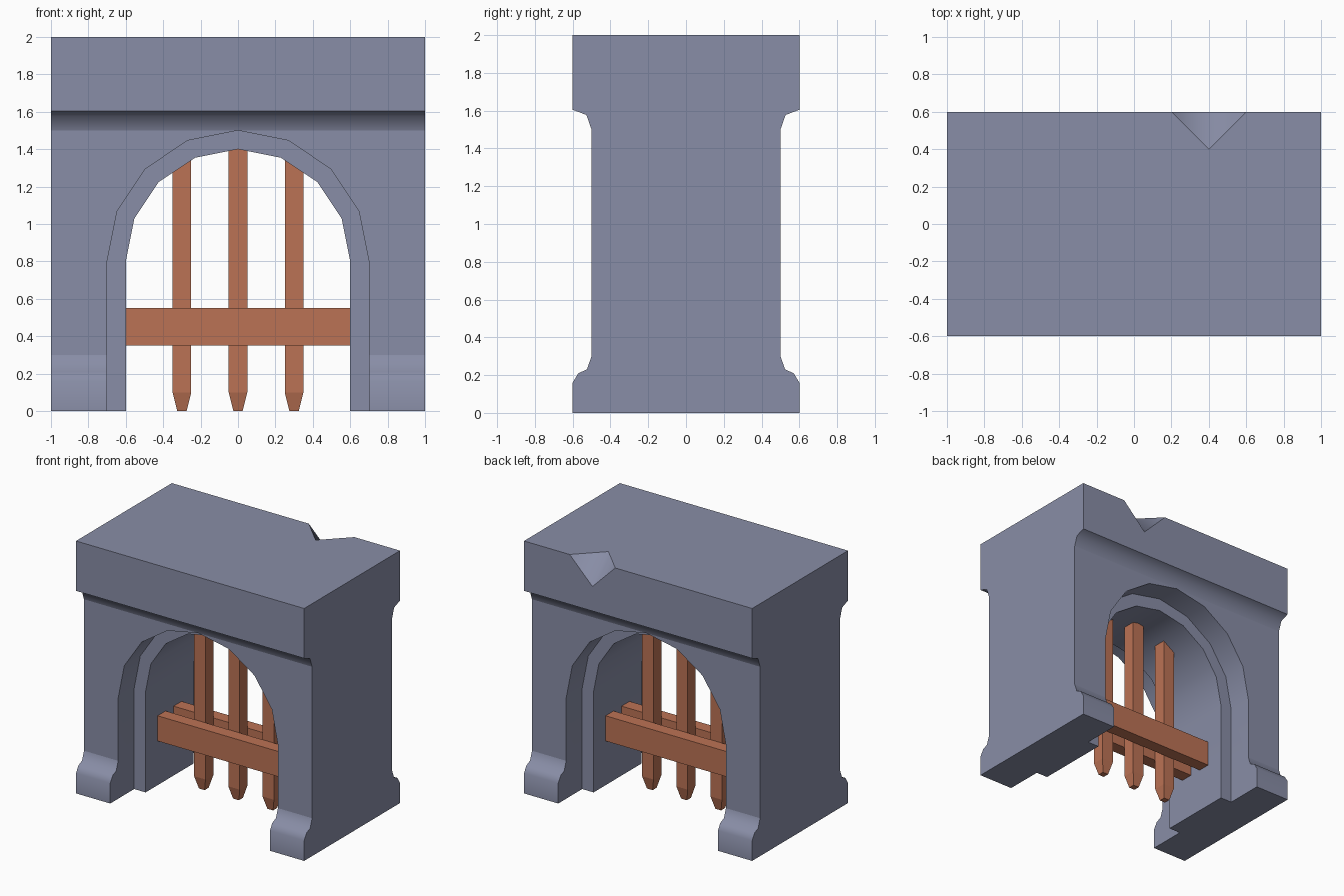
import bpy, bmesh, math
from mathutils import Vector

if "Cube" in bpy.data.objects:
    bpy.data.objects.remove(bpy.data.objects["Cube"])


def material(name, rgb):
    m = bpy.data.materials.new(name)
    m.diffuse_color = (*rgb, 1)
    m.use_nodes = True
    m.node_tree.nodes["Principled BSDF"].inputs["Base Color"].default_value = m.diffuse_color
    return m


STONE = material("blue grey stone", (0.25, 0.27, 0.385))
WOOD = material("red brown wood", (0.50, 0.17, 0.09))


def add_object(name, bm, mat=None):
    bmesh.ops.recalc_face_normals(bm, faces=bm.faces)
    me = bpy.data.meshes.new(name)
    bm.to_mesh(me)
    bm.free()
    ob = bpy.data.objects.new(name, me)
    bpy.context.collection.objects.link(ob)
    if mat:
        me.materials.append(mat)
    return ob


def prism(name, points, offset, mat=None):
    """Extrude a closed outline along an offset vector."""
    bm = bmesh.new()
    face = bm.faces.new([bm.verts.new(p) for p in points])
    ext = bmesh.ops.extrude_face_region(bm, geom=[face], use_keep_orig=True)
    bmesh.ops.translate(bm, vec=offset,
                        verts=[v for v in ext["geom"] if isinstance(v, bmesh.types.BMVert)])
    return add_object(name, bm, mat)


def box(name, lo, hi, mat):
    pts = [(lo[0], lo[1], lo[2]), (hi[0], lo[1], lo[2]),
           (hi[0], hi[1], lo[2]), (lo[0], hi[1], lo[2])]
    return prism(name, pts, (0, 0, hi[2] - lo[2]), mat)


def arch_cutter(name, radius, y0, y1):
    arc = [(radius * math.cos(i * math.pi / 8), y0, 0.8 + radius * math.sin(i * math.pi / 8))
           for i in range(9)]
    return prism(name, [(radius, y0, -0.2)] + arc + [(-radius, y0, -0.2)], (0, y1 - y0, 0))


# Stone gatehouse: moulded side profile swept across the width
half = [(0.6, 0), (0.6, 0.16), (0.57, 0.21), (0.525, 0.23), (0.5, 0.3),
        (0.5, 1.5), (0.527, 1.577), (0.6, 1.605), (0.6, 2)]
outline = [(-1, y, z) for y, z in half] + [(-1, -y, z) for y, z in reversed(half)]
gate = prism("stone_gatehouse", outline, (2, 0, 0), STONE)

# Cutters: passage, wider arch recess at both ends, chip in the top back edge
cutters = [arch_cutter("passage_cutter", 0.6, -0.8, 0.8),
           arch_cutter("front_recess_cutter", 0.7, -0.8, -0.3),
           arch_cutter("back_recess_cutter", 0.7, 0.3, 0.8)]
bm = bmesh.new()
tip = Vector((0.4, 0.3, 2.1))
for p in [(0.4, 0.4, 2), (0.4, 0.6, 1.8), (0.2, 0.6, 2), (0.6, 0.6, 2),
          (0.1, 0.6, 2.1), (0.7, 0.6, 2.1), (0.4, 0.3, 2.1),
          (0.1, 0.7, 2), (0.7, 0.7, 2), (0.4, 0.7, 1.7), (0, 0.7, 2.1), (0.8, 0.7, 2.1)]:
    bm.verts.new(p)
bmesh.ops.convex_hull(bm, input=bm.verts)
cutters.append(add_object("chip_cutter", bm))

bpy.context.view_layer.objects.active = gate
for c in cutters:
    mod = gate.modifiers.new("cut", 'BOOLEAN')
    mod.operation = 'DIFFERENCE'
    mod.solver = 'EXACT'
    mod.object = c
    bpy.ops.object.modifier_apply(modifier=mod.name)
    bpy.data.objects.remove(c)

# Smooth mouldings and arches, with crisp corners
bm = bmesh.new()
bm.from_mesh(gate.data)
for f in bm.faces:
    f.smooth = True
    f.material_index = 0
for e in bm.edges:
    a, b = (v.co for v in e.verts)
    mid = (a + b) / 2
    wall_border = abs(a.z - b.z) < 1e-4 and min(abs(mid.z - 0.3), abs(mid.z - 1.5)) < 1e-3
    chip_valley = (mid - Vector((0.4, 0.5, 1.9))).length < 0.02
    sharp = e.calc_face_angle(math.pi) > math.radians(52)
    e.smooth = not ((sharp or wall_border) and not chip_valley)
bm.to_mesh(gate.data)
bm.free()

# Portcullis: upright bars with tapered tips
for i, x in enumerate((-0.3, 0, 0.3)):
    bm = bmesh.new()
    rings = [[bm.verts.new((x + sx * r, sy * r, z))
              for sx, sy in ((-1, -1), (1, -1), (1, 1), (-1, 1))]
             for r, z in ((0.025, 0), (0.05, 0.1), (0.05, 1.4))]
    bm.faces.new(rings[0])
    bm.faces.new(rings[-1])
    for lo, hi in zip(rings, rings[1:]):
        for k in range(4):
            bm.faces.new((lo[k], lo[(k + 1) % 4], hi[(k + 1) % 4], hi[k]))
    add_object(f"upright_bar_{i + 1}", bm, WOOD)

# Portcullis: cross boards on both sides of the bars
box("front_cross_board", (-0.6, -0.15, 0.35), (0.6, -0.05, 0.55), WOOD)
box("back_cross_board", (-0.6, 0.05, 0.35), (0.6, 0.15, 0.55), WOOD)
